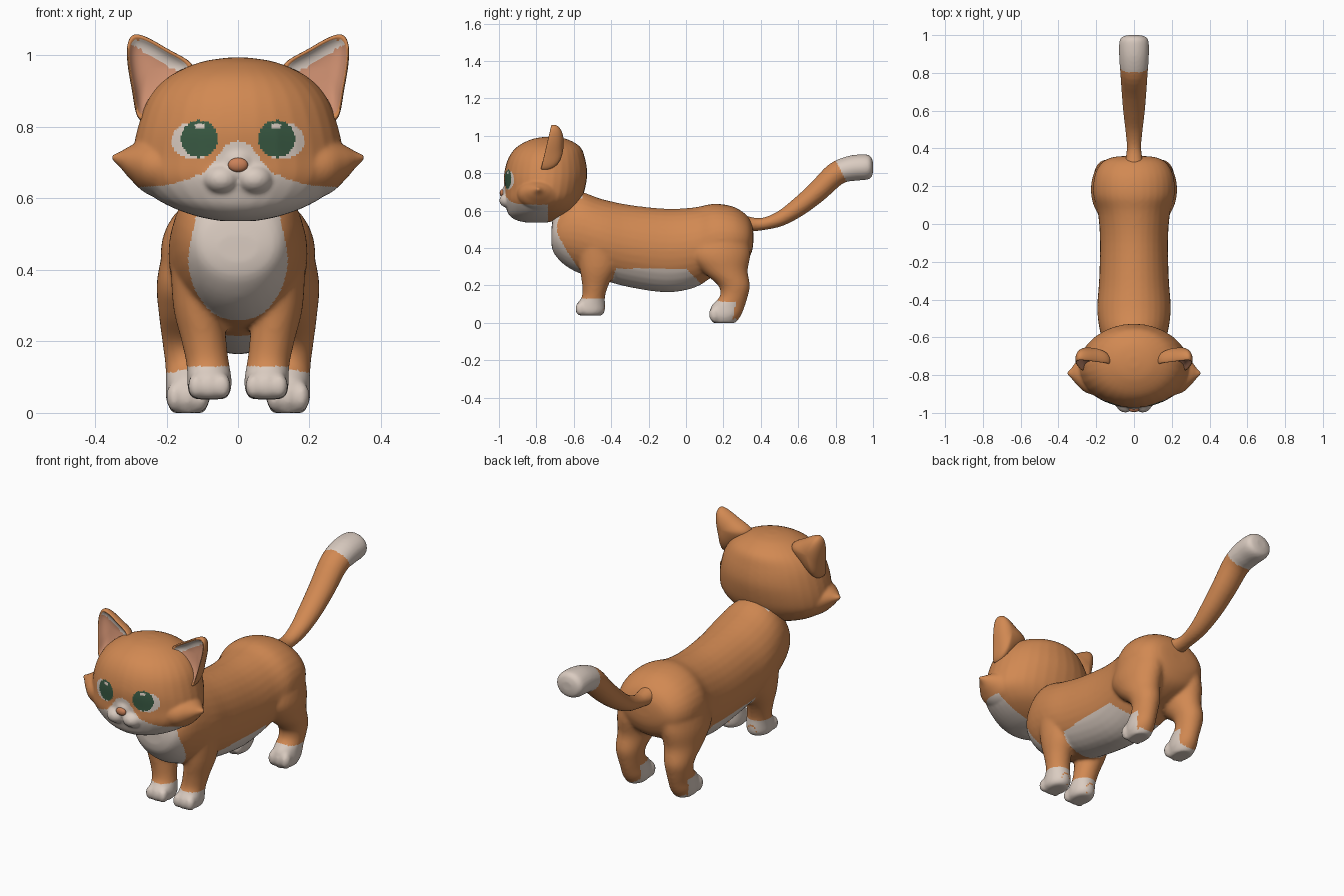
import bpy, bmesh, math
from mathutils import Vector, Matrix

if "Cube" in bpy.data.objects:
    bpy.data.objects.remove(bpy.data.objects["Cube"])


def material(name, rgb):
    m = bpy.data.materials.new(name)
    m.diffuse_color = (*rgb, 1)
    m.use_nodes = True
    m.node_tree.nodes["Principled BSDF"].inputs["Base Color"].default_value = m.diffuse_color
    return m


MATS = [material("orange fur", (0.64, 0.25, 0.085)),
        material("white fur", (0.70, 0.60, 0.53)),
        material("green iris", (0.04, 0.10, 0.055)),
        material("inner ear", (0.60, 0.27, 0.16)),
        material("nose", (0.60, 0.22, 0.10))]
ORANGE, WHITE, GREEN, PINK, NOSE = range(5)


def spline(pts, n=4, closed=False):
    """Catmull-Rom through tuples of any length."""
    pts = [Vector(p) for p in pts]
    k, out = len(pts), []
    for i in range(k if closed else k - 1):
        if closed:
            a, b, c, d = (pts[(i + j) % k] for j in (-1, 0, 1, 2))
        else:
            a, b, c, d = (pts[min(max(i + j, 0), k - 1)] for j in (-1, 0, 1, 2))
        for s in range(n):
            t = s / n
            out.append(0.5 * (2 * b + (c - a) * t + (2 * a - 5 * b + 4 * c - d) * t ** 2
                              + (3 * b - a - 3 * c + d) * t ** 3))
    return out if closed else out + [pts[-1]]


def skin(bm, rings):
    """Join rings of points into a closed tube."""
    vs = [[bm.verts.new(p) for p in r] for r in rings]
    n = len(vs[0])
    for a, b in zip(vs, vs[1:]):
        for i in range(n):
            bm.faces.new((a[i], a[(i + 1) % n], b[(i + 1) % n], b[i]))
    bm.faces.new(vs[0])
    bm.faces.new(vs[-1])


def loft(bm, rings, seg=32):
    """Each ring is centre (3), first radius vector (3), second radius vector (3)."""
    out = []
    for r in spline(rings):
        c, u, v = Vector(r[0:3]), Vector(r[3:6]), Vector(r[6:9])
        out.append([c + u * math.cos(2 * math.pi * i / seg) + v * math.sin(2 * math.pi * i / seg)
                    for i in range(seg)])
    skin(bm, out)


def ring_x(x, y, z, ry, rz): return (x, y, z, 0, ry, 0, 0, 0, rz)
def ring_y(y, bot, top, rx): return (0, y, (bot + top) / 2, rx, 0, 0, 0, 0, (top - bot) / 2)
def ring_z(z, x, y, rx, ry): return (x, y, z, rx, 0, 0, 0, ry, 0)


def ball(bm, c, r):
    bmesh.ops.create_uvsphere(bm, u_segments=20, v_segments=12, radius=1,
                              matrix=Matrix.Translation(c) @ Matrix.Diagonal((*r, 1)))


def finish(name, bm, rule, voxel=0, smooth=0, subsurf=0):
    """Make the object, fuse overlapping shapes, then colour faces by rule."""
    bmesh.ops.recalc_face_normals(bm, faces=bm.faces[:])
    me = bpy.data.meshes.new(name)
    bm.to_mesh(me)
    bm.free()
    ob = bpy.data.objects.new(name, me)
    bpy.context.collection.objects.link(ob)
    if voxel:
        m = ob.modifiers.new("fuse", 'REMESH')
        m.mode, m.voxel_size = 'VOXEL', voxel
    if smooth:
        m = ob.modifiers.new("soften", 'SMOOTH')
        m.factor, m.iterations = 0.5, smooth
    if subsurf:
        m = ob.modifiers.new("round", 'SUBSURF')
        m.levels = m.render_levels = subsurf
    dg = bpy.context.evaluated_depsgraph_get()
    new = bpy.data.meshes.new_from_object(ob.evaluated_get(dg))
    ob.modifiers.clear()
    ob.data = new
    new.materials.clear()
    for m in MATS:
        new.materials.append(m)
    for p in new.polygons:
        p.use_smooth = True
        p.material_index = rule(p.center, p.normal)
    return ob


def lerp_table(t, table):
    for (a, fa), (b, fb) in zip(table, table[1:]):
        if t <= b:
            return fa + (fb - fa) * (t - a) / (b - a)
    return table[-1][1]


# Torso with four legs and toes
bm = bmesh.new()
loft(bm, [ring_y(*r) for r in (
    (-.72, .42, .50, .06), (-.705, .37, .58, .115), (-.65, .31, .66, .155), (-.57, .265, .70, .18),
    (-.45, .23, .662, .195), (-.3, .19, .63, .185), (-.1, .163, .61, .18), (.05, .19, .618, .19),
    (.15, .25, .637, .215), (.25, .28, .622, .21), (.32, .32, .58, .175), (.352, .38, .53, .12),
    (.36, .43, .48, .05))])
for s in (-1, 1):
    loft(bm, [ring_z(z, s * x, y, rx, ry) for z, x, y, rx, ry in (
        (.45, .10, -.47, .09, .12), (.3, .11, -.47, .072, .10), (.2, .095, -.485, .063, .07),
        (.14, .085, -.495, .06, .062), (.1, .08, -.508, .062, .076), (.06, .08, -.512, .06, .078),
        (.038, .08, -.512, .045, .06))])
    loft(bm, [ring_z(z, s * x, y, rx, ry) for z, x, y, rx, ry in (
        (.5, .10, .2, .10, .14), (.37, .125, .18, .102, .165), (.28, .135, .205, .087, .125),
        (.2, .142, .257, .07, .085), (.14, .142, .255, .062, .075), (.09, .14, .225, .062, .09),
        (.04, .14, .212, .062, .083), (.0, .14, .205, .046, .062))])
    for dx in (-.037, 0, .037):
        ball(bm, (s * (.08 + dx), -.565, .075), (.024, .028, .036))
        ball(bm, (s * (.14 + dx), .152, .045), (.024, .03, .042))


def body_colour(c, n):
    x, y, z = abs(c.x), c.y, c.z
    if y > .05 and z < .115 and y < .245 + .2 * z:
        return WHITE                                        # hind paws
    if y < -.35 and z < .13 and y < -.46 + .25 * z:
        return WHITE                                        # front paws
    if y < -.55 and z > .26:                                # bib
        w = .14 * math.sqrt(max(0, 1 - ((z - .44) / .185) ** 2)) if z < .44 else .14 - .2 * (z - .44)
        return WHITE if x < w else ORANGE
    if z < .29 and -.375 - .3 * (.29 - z) < y < (.29 - z) and x < .18:
        return WHITE                                        # belly
    return ORANGE


finish("body_and_legs", bm, body_colour, voxel=.009, smooth=8)

# Head with pointed cheeks and muzzle
bm = bmesh.new()
loft(bm, [ring_z(z, 0, y, rx, ry) for z, y, rx, ry in (
    (.537, -.80, .05, .06), (.55, -.80, .115, .11), (.575, -.79, .185, .155), (.61, -.775, .245, .186),
    (.66, -.765, .29, .207), (.72, -.755, .295, .216), (.80, -.75, .28, .222), (.88, -.745, .25, .205),
    (.94, -.735, .195, .17), (.98, -.73, .11, .10), (.994, -.73, .03, .03))])
for s in (-1, 1):
    loft(bm, [ring_x(s * x, y, z, ry, rz) for x, y, z, ry, rz in (
        (.15, -.77, .69, .15, .11), (.25, -.78, .69, .115, .08), (.30, -.787, .70, .067, .048),
        (.33, -.79, .709, .03, .022), (.353, -.79, .715, .008, .007))])
    ball(bm, (s * .046, -.945, .655), (.052, .054, .042))
ball(bm, (0, -.94, .695), (.05, .045, .055))


def head_colour(c, n):
    x, y, z = abs(c.x), c.y, c.z
    if y < -.8 and z > .7:
        iris = math.hypot(x - .108, z - .767)
        if math.hypot((x - .108) / .013, (z - .803) / .008) < 1:
            return WHITE                                    # eye glint
        if iris < .052:
            return GREEN
        if math.hypot((x - .122) / .064, (z - .762) / .052) < 1:
            return WHITE
    edge = lerp_table(x, [(0, .762), (.03, .752), (.06, .715), (.09, .675), (.15, .65), (.2, .637), (.3, .63)])
    return WHITE if z < edge and y < -.74 else ORANGE


finish("head", bm, head_colour, voxel=.0065, smooth=8)

# Nose
bm = bmesh.new()
ball(bm, (0, -.982, .694), (.028, .014, .02))
finish("nose", bm, lambda c, n: NOSE)

# Ears: rounded triangle with a hollow front and a domed back
OUTLINE = spline([(.12, .962), (.2, 1.02), (.27, 1.057), (.302, 1.05), (.311, 1.0), (.298, .91),
                  (.272, .815), (.19, .87)], 4, closed=True)
HUB = Vector((.25, .965))


def ear_ring(s, scale, depth):
    out = []
    for p in OUTLINE:
        q = HUB + (p - HUB) * scale
        t = (q.y - .82) / .235
        out.append((s * q.x, -.775 + .055 * t + depth * (1.1 - .5 * t), q.y))
    return out


def ear_colour(c, n):
    x, z, y = abs(c.x), c.z, c.y
    t = (z - .82) / .235
    front = y - (-.775 + .055 * t)
    hollow = n.y < -.2 and front > .006
    if not hollow or front > .045:
        return ORANGE
    d = (.15 * (z - .96) - .09 * (x - .13)) / .175
    return WHITE if d > -.025 else PINK


for s, side in ((-1, "left"), (1, "right")):
    bm = bmesh.new()
    skin(bm, [ear_ring(s, k, d) for k, d in (
        (.1, .04), (.45, .038), (.75, .025), (.88, .002), (.95, -.003), (1, .004), (1.01, .035),
        (.85, .08), (.45, .105), (.1, .11))])
    finish("ear_" + side, bm, ear_colour, subsurf=1)

# Tail
bm = bmesh.new()
path = [(.31, .53, .045), (.40, .527, .033), (.50, .555, .04), (.60, .618, .05), (.70, .70, .057),
        (.80, .795, .063), (.88, .825, .068), (.96, .833, .068), (.99, .835, .055), (1.0, .835, .025)]
rings = []
for i, (y, z, r) in enumerate(path):
    a, b = path[max(i - 1, 0)], path[min(i + 1, len(path) - 1)]
    t = Vector((0, b[0] - a[0], b[1] - a[1])).normalized()
    rings.append((0, y, z, r * 1.15, 0, 0, 0, -t.z * r, t.y * r))
loft(bm, rings)
finish("tail", bm, lambda c, n: WHITE if (c.y - .83) + .5 * (c.z - .81) > 0 else ORANGE,
       voxel=.008, smooth=3)
